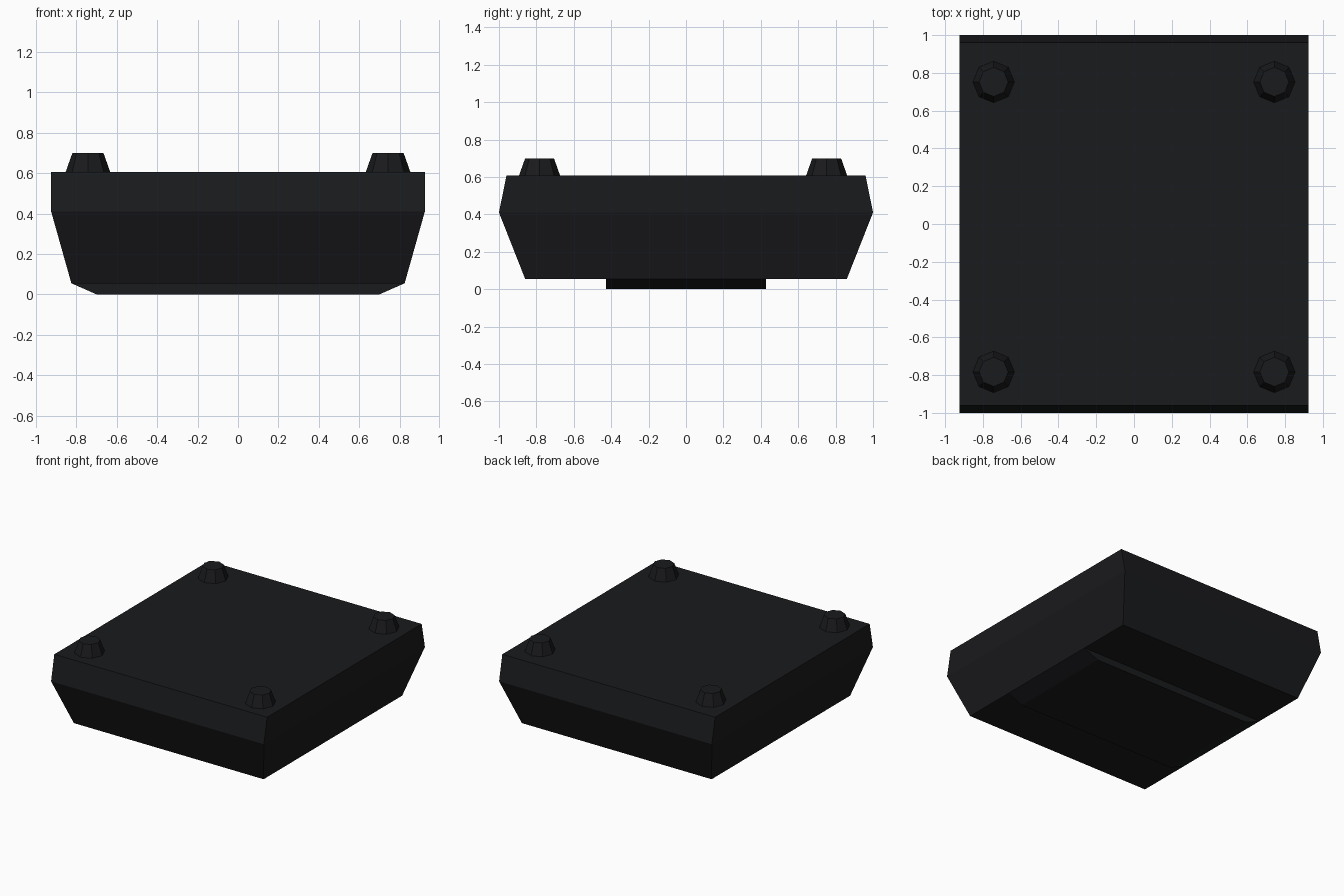
import bpy, bmesh, math

if "Cube" in bpy.data.objects:
    bpy.data.objects.remove(bpy.data.objects["Cube"])

mat = bpy.data.materials.new("black_plastic")
mat.diffuse_color = (0.01, 0.0105, 0.012, 1)
mat.use_nodes = True
mat.node_tree.nodes["Principled BSDF"].inputs["Base Color"].default_value = mat.diffuse_color


def loft(name, rings):
    """Closed flat-faced solid through matching rings of points, bottom to top."""
    bm = bmesh.new()
    loops = [[bm.verts.new(p) for p in ring] for ring in rings]
    n = len(loops[0])
    for low, high in zip(loops, loops[1:]):
        for i in range(n):
            j = (i + 1) % n
            bm.faces.new((low[i], low[j], high[j], high[i]))
    bm.faces.new(loops[0][::-1])
    bm.faces.new(loops[-1])
    bmesh.ops.recalc_face_normals(bm, faces=bm.faces[:])
    mesh = bpy.data.meshes.new(name)
    bm.to_mesh(mesh)
    bm.free()
    mesh.materials.append(mat)
    obj = bpy.data.objects.new(name, mesh)
    bpy.context.collection.objects.link(obj)
    return obj


def rect(x, y, z):
    return [(-x, -y, z), (x, -y, z), (x, y, z), (-x, y, z)]


def octagon(cx, cy, r, z):
    return [(cx + r * math.cos(i * math.pi / 4),
             cy + r * math.sin(i * math.pi / 4), z) for i in range(8)]


# Main body: tapered below the widest line, slightly tapered above
loft("body", [rect(0.825, 0.86, 0.055), rect(0.925, 1.0, 0.41), rect(0.925, 0.96, 0.607)])

# Raised band across the underside, with sloped ends
loft("bottom_band", [rect(0.70, 0.427, 0.0), rect(0.825, 0.427, 0.055)])

# Four tapered feet on top
for row, y in (("front", -0.783), ("back", 0.752)):
    for side, x in (("left", -0.743), ("right", 0.743)):
        loft(f"{row}_{side}_foot", [octagon(x, y, 0.11, 0.607), octagon(x, y, 0.077, 0.70)])
